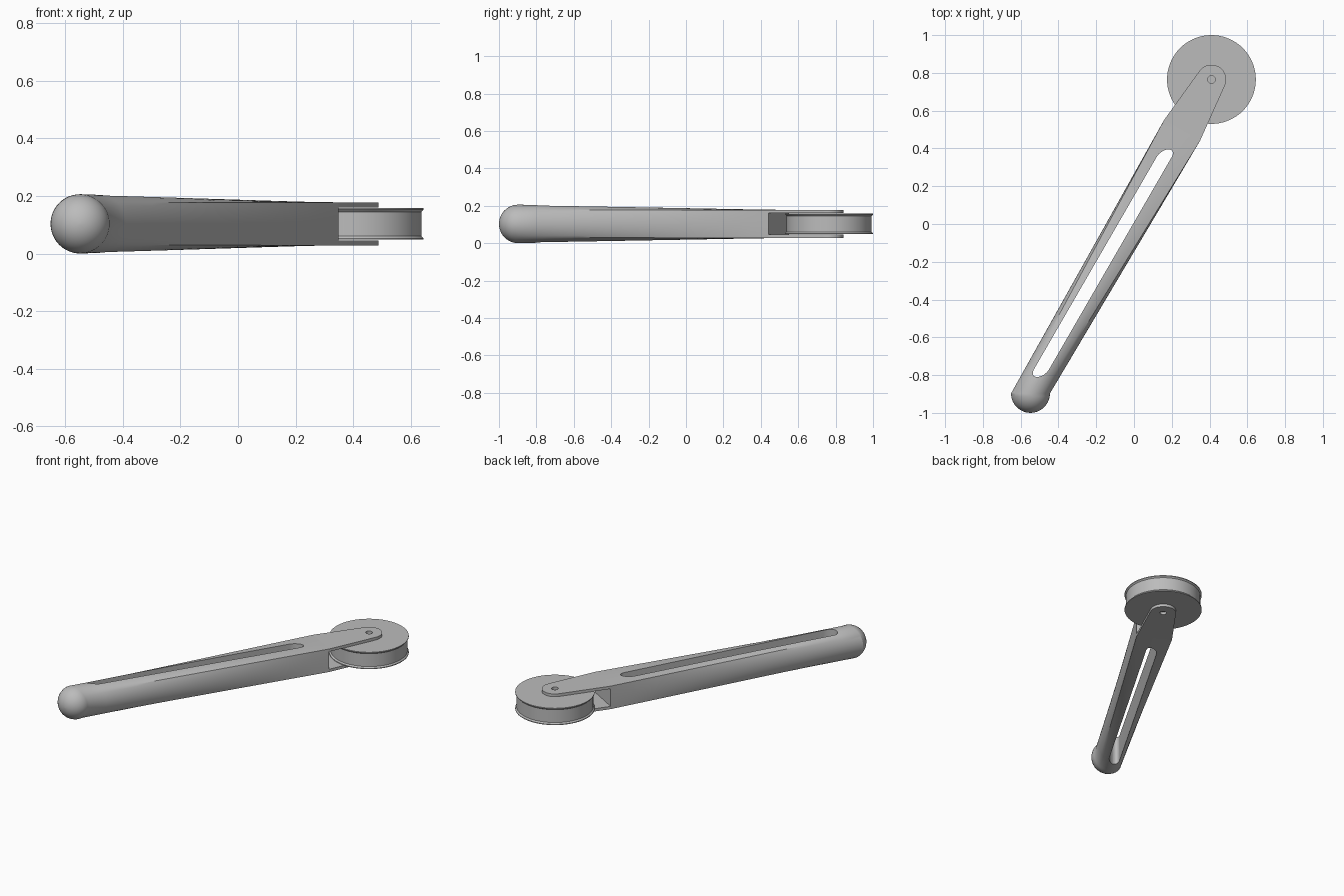
import bpy, bmesh, math
from mathutils import Vector

cube = bpy.data.objects.get("Cube")
if cube:
    bpy.data.objects.remove(cube, do_unlink=True)

grey = bpy.data.materials.new("plain_grey")
grey.use_nodes = True
grey.diffuse_color = (0.5, 0.5, 0.5, 1)
grey.node_tree.nodes["Principled BSDF"].inputs["Base Color"].default_value = (0.5, 0.5, 0.5, 1)

MID = 0.103                              # height of the centre plane
HUB = Vector((0.41, 0.765, MID))         # wheel axle
BALL = Vector((-0.548, -0.897, MID))     # rounded end
BALL_R = 0.103
ALONG = Vector((0.5, 0.866, 0))          # arm direction
ACROSS = Vector((0.866, -0.5, 0))
UP = Vector((0, 0, 1))
NECK = -0.312                            # where the fork leaves the arm
HALF_W, HALF_H = 0.11, 0.075
SEG = 48


def make(name, bm):
    bmesh.ops.recalc_face_normals(bm, faces=bm.faces[:])
    mesh = bpy.data.meshes.new(name)
    bm.to_mesh(mesh)
    bm.free()
    mesh.materials.append(grey)
    obj = bpy.data.objects.new(name, mesh)
    bpy.context.collection.objects.link(obj)
    return obj


def select(obj):
    bpy.ops.object.select_all(action='DESELECT')
    obj.select_set(True)
    bpy.context.view_layer.objects.active = obj


def smooth(obj, angle=28):
    select(obj)
    bpy.ops.object.shade_smooth_by_angle(angle=math.radians(angle))


def loft(name, rings):
    """Skin a list of closed rings and cap both ends."""
    bm = bmesh.new()
    loops = [[bm.verts.new(p) for p in ring] for ring in rings]
    for a, b in zip(loops, loops[1:]):
        for i in range(len(a)):
            j = (i + 1) % len(a)
            bm.faces.new((a[i], a[j], b[j], b[i]))
    bm.faces.new(loops[0])
    bm.faces.new(loops[-1])
    return make(name, bm)


def prism(name, outline, low, high):
    return loft(name, [[Vector((p.x, p.y, z)) for p in outline] for z in (low, high)])


def cut(obj, cutter):
    mod = obj.modifiers.new("cut", 'BOOLEAN')
    mod.operation, mod.solver, mod.object = 'DIFFERENCE', 'EXACT', cutter
    select(obj)
    bpy.ops.object.modifier_apply(modifier=mod.name)
    bpy.data.objects.remove(cutter, do_unlink=True)


def circle(centre, radius, count=SEG):
    return [centre + radius * Vector((math.cos(t), math.sin(t), 0))
            for t in (math.tau * i / count for i in range(count))]


# Arm: hemispherical end blending from a round section to a rectangular one
angles = [math.tau * i / SEG for i in range(SEG)]


def round_ring(lat):
    r = BALL_R * math.cos(lat)
    return [BALL + Vector((r * math.cos(t), -BALL_R * math.sin(lat), r * math.sin(t)))
            for t in angles]


def square(t):
    """Point on the unit square facing angle t, evenly spaced by angle."""
    side = round(t / (math.pi / 2)) % 4
    k = (t - round(t / (math.pi / 2)) * math.pi / 2) / (math.pi / 4)
    return [(1, k), (-k, 1), (-1, -k), (k, -1)][side]


neck_ring = [HUB + ALONG * NECK + ACROSS * HALF_W * x + UP * HALF_H * z
             for x, z in map(square, angles)]
rings = [round_ring(math.radians(d)) for d in (88, 78, 68, 58, 48, 38, 28, 19, 9, 0)]
start, SPANS = rings[-1], 14
for s in range(1, SPANS + 1):
    rings.append([a.lerp(b, s / SPANS) for a, b in zip(start, neck_ring)])
arm = loft("arm", rings)

# Long through-slot, slanted along the arm
SLOT_R, SLANT = 0.04, 0.577
slot = []
for centre, first in ((Vector((0.16, 0.355, 0)), 0), (Vector((-0.49, -0.77, 0)), math.pi)):
    for i in range(17):
        t = first + math.pi * i / 16
        dy = SLOT_R * math.sin(t)
        slot.append(centre + Vector((SLOT_R * math.cos(t) + SLANT * dy, dy, 0)))
cut(arm, prism("slot_cutter", slot, -0.2, 0.4))
smooth(arm)

# Fork: two tapered plates with round tips and an axle hole
TIP_R, GAP = 0.078, 0.057
tilt = math.asin((HALF_W - TIP_R) / abs(NECK))
outline = [HUB + ALONG * NECK + ACROSS * HALF_W]
for i in range(25):
    t = tilt + (math.pi - 2 * tilt) * i / 24
    outline.append(HUB + TIP_R * (ACROSS * math.cos(t) + ALONG * math.sin(t)))
outline.append(HUB + ALONG * NECK - ACROSS * HALF_W)
for name, low, high in (("upper_fork_plate", GAP, HALF_H), ("lower_fork_plate", -HALF_H, -GAP)):
    plate = prism(name, outline, MID + low, MID + high)
    cut(plate, prism("hole_cutter", circle(HUB, 0.02, 24), MID + low - 0.01, MID + high + 0.01))
    smooth(plate)

# Wheel: disc with thin raised rims
half = [(0.235, 0.055), (0.235, 0.05), (0.227, 0.042)]
profile = half + [(r, -z) for r, z in reversed(half)]
wheel = loft("wheel", [circle(HUB + UP * z, r, 72) for r, z in profile])
smooth(wheel)
